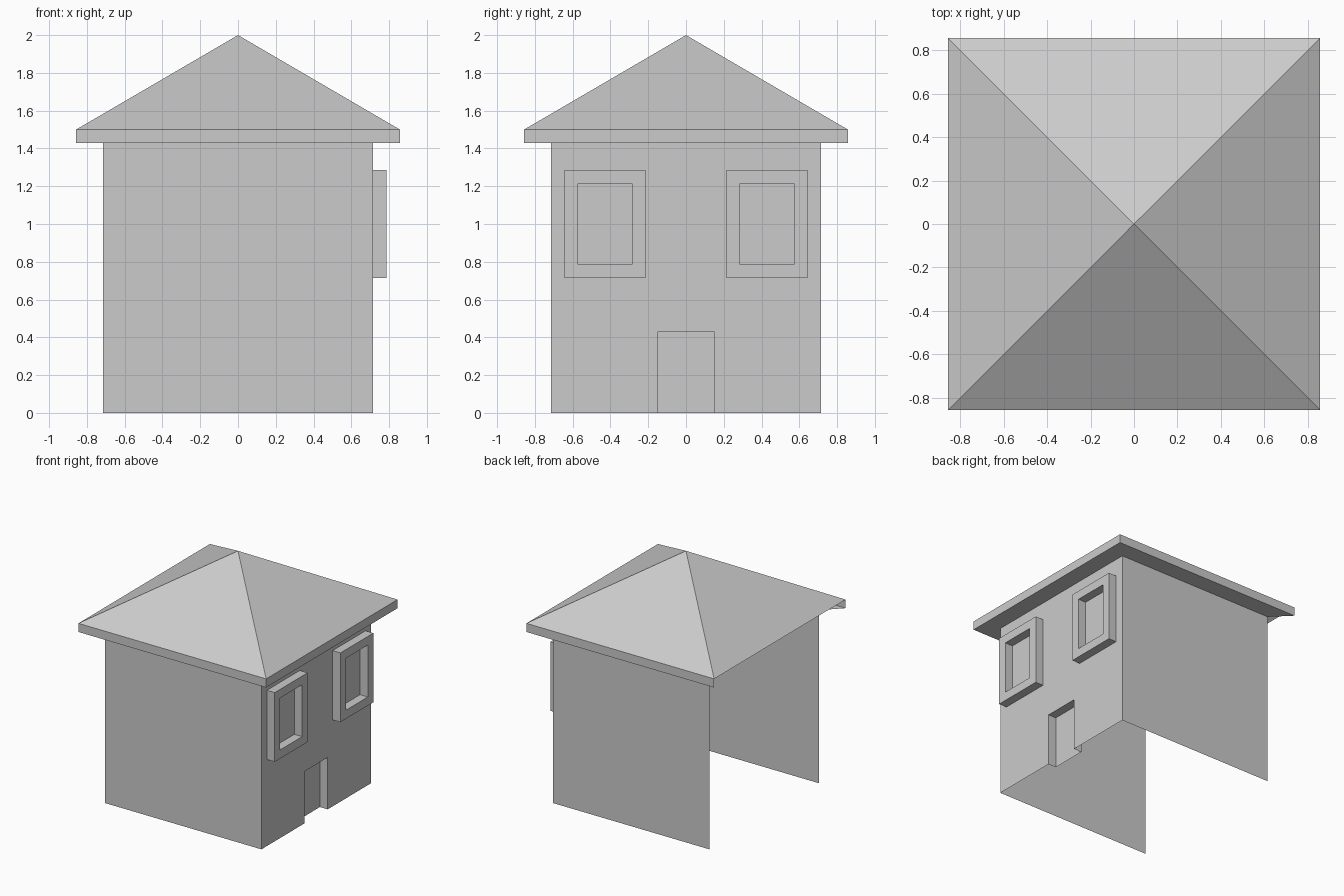
import bpy, bmesh

if "Cube" in bpy.data.objects:
    bpy.data.objects.remove(bpy.data.objects["Cube"])

U = 1 / 14                      # module of the design
WALL, EAVE = 10 * U, 12 * U     # half widths of walls and eaves
TOP, RIM, PEAK = 20 * U, 21 * U, 2.0
DOOR_W, DOOR_H = 0.15, 6 * U


def build(name, loops=(), closed=False, faces=()):
    """Skin neighbouring point loops and add any extra single faces."""
    bm = bmesh.new()
    rows = [[bm.verts.new(p) for p in loop] for loop in loops]
    for a, b in zip(rows, rows[1:]):
        n = len(a)
        for i in range(n if closed else n - 1):
            j = (i + 1) % n
            bm.faces.new((a[i], a[j], b[j], b[i]))
    for points in faces:
        bm.faces.new([bm.verts.new(p) for p in points])
    bmesh.ops.remove_doubles(bm, verts=bm.verts, dist=1e-5)
    mesh = bpy.data.meshes.new(name)
    bm.to_mesh(mesh)
    bm.free()
    obj = bpy.data.objects.new(name, mesh)
    bpy.context.collection.objects.link(obj)
    return obj


def plan(r, z):
    """Square in plan, starting and ending on the open back side."""
    return [(-r, -r, z), (r, -r, z), (r, r, z), (-r, r, z)]


def upright(x, points):
    """Points given as (y, z) on a plane facing +x."""
    return [(x, y, z) for y, z in points]


def rect(cy, cz, hy, hz):
    return [(cy - hy, cz - hz), (cy + hy, cz - hz),
            (cy + hy, cz + hz), (cy - hy, cz + hz)]


# Walls: two plain sides and a face with the doorway, back left open
low, high = plan(WALL, 0), plan(WALL, TOP)
sides = [(low[i], low[i + 1], high[i + 1], high[i]) for i in (0, 2)]
facade = upright(WALL, [(-WALL, 0), (-DOOR_W, 0), (-DOOR_W, DOOR_H),
                        (DOOR_W, DOOR_H), (DOOR_W, 0), (WALL, 0),
                        (WALL, TOP), (-WALL, TOP)])
build("walls", faces=sides + [facade])

# Recessed door with its reveals
arch = [(DOOR_W, 0), (DOOR_W, DOOR_H), (-DOOR_W, DOOR_H), (-DOOR_W, 0)]
back = upright(WALL - U, arch)
build("door", [upright(WALL, arch), back], faces=[back])

# Raised window frames
for side, label in ((-1, "left"), (1, "right")):
    outer = rect(side * 6 * U, 14 * U, 3 * U, 4 * U)
    inner = rect(side * 6 * U, 14 * U, 2 * U, 3 * U)
    build(f"{label}_window_frame",
          [upright(WALL, outer), upright(WALL + U, outer),
           upright(WALL + U, inner), upright(WALL, inner)], closed=True)

# Soffit and fascia on three sides
build("eaves", [plan(WALL, TOP), plan(EAVE, TOP), plan(EAVE, RIM)])

# Pyramid roof
rim = plan(EAVE, RIM)
build("roof", faces=[(rim[i], rim[(i + 1) % 4], (0, 0, PEAK)) for i in range(4)])
